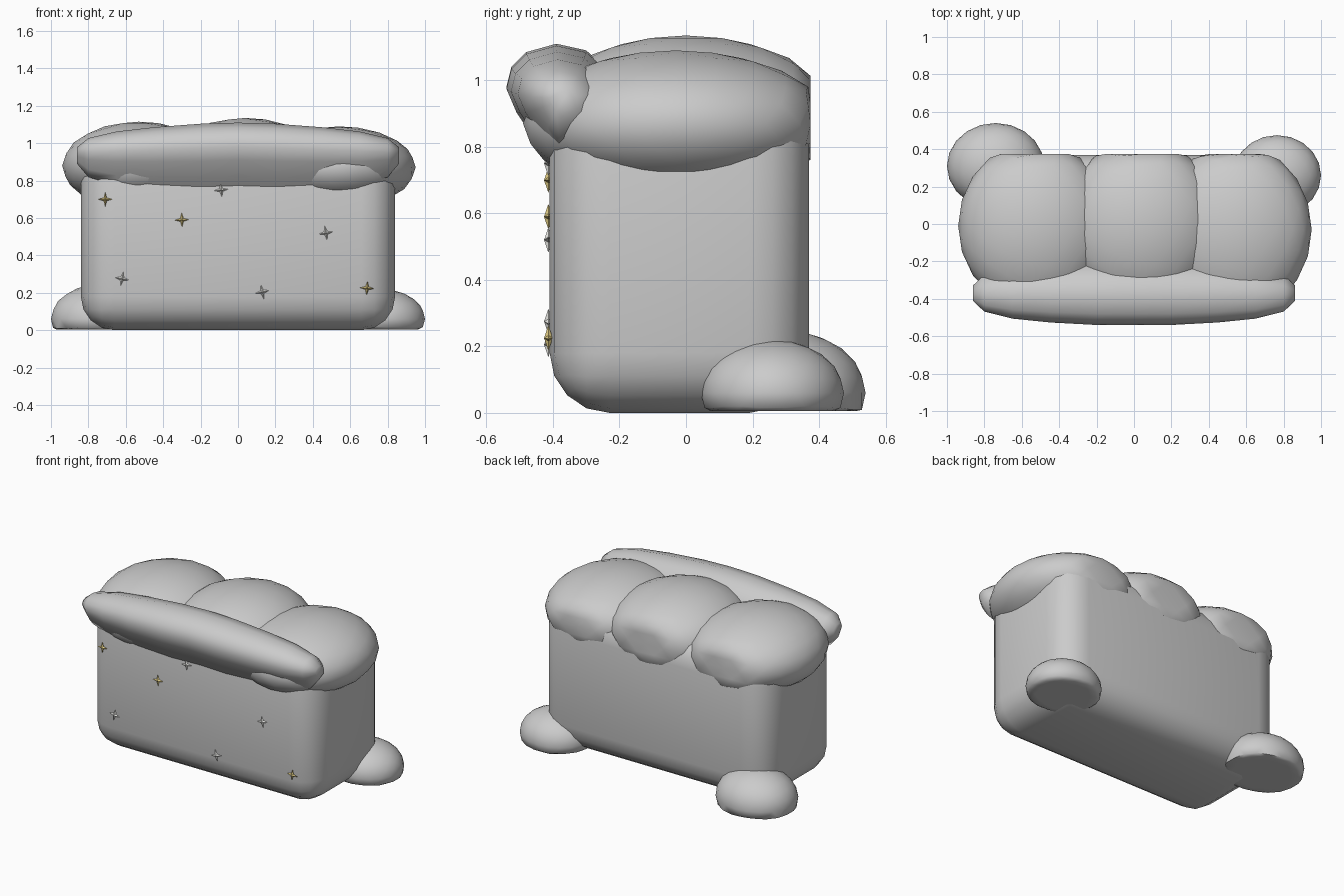
import bpy, bmesh, math
from mathutils import Matrix, Vector

if "Cube" in bpy.data.objects:
    bpy.data.objects.remove(bpy.data.objects["Cube"])


def finish(name, bm, angle=60, mat=None):
    bmesh.ops.recalc_face_normals(bm, faces=bm.faces)
    me = bpy.data.meshes.new(name)
    bm.to_mesh(me)
    bm.free()
    ob = bpy.data.objects.new(name, me)
    bpy.context.collection.objects.link(ob)
    if mat:
        me.materials.append(mat)
    if angle:
        bpy.ops.object.select_all(action='DESELECT')
        ob.select_set(True)
        bpy.context.view_layer.objects.active = ob
        bpy.ops.object.shade_smooth_by_angle(angle=math.radians(angle))
    return ob


def blob(name, centre, radii, max_y=9, min_z=-9):
    """Ellipsoid, pressed flat against a back plane and/or the floor."""
    bm = bmesh.new()
    bmesh.ops.create_icosphere(bm, subdivisions=3, radius=1)
    for v in bm.verts:
        p = Vector([c + r * a for c, r, a in zip(centre, radii, v.co)])
        p.y = min(p.y, max_y)
        p.z = max(p.z, min_z)
        v.co = p
    return finish(name, bm)


def material(name, colour):
    m = bpy.data.materials.new(name)
    m.diffuse_color = (*colour, 1)
    m.use_nodes = True
    m.node_tree.nodes["Principled BSDF"].inputs["Base Color"].default_value = m.diffuse_color
    return m


# Body: rounded block
bm = bmesh.new()
bmesh.ops.create_cube(bm, size=1)
bmesh.ops.transform(bm, verts=bm.verts,
                    matrix=Matrix.Translation((0, -0.02, 0.49)) @ Matrix.Diagonal((1.68, 0.78, 0.98, 1)))
bmesh.ops.bevel(bm, geom=bm.edges[:], offset=0.18, segments=4, profile=0.5, affect='EDGES')
finish("body", bm)

# Three soft mounds on top, flush with the back
blob("mound_left", (-0.53, -0.01, 0.88), (0.41, 0.45, 0.235), max_y=0.375)
blob("mound_middle", (0.04, 0.0, 0.89), (0.42, 0.45, 0.245), max_y=0.375)
blob("mound_right", (0.54, -0.03, 0.87), (0.41, 0.46, 0.22), max_y=0.375)

# Overhanging front lip: one section lofted along x, tapering to both ends
section = [(-0.39, 0.75), (-0.45, 0.82), (-0.51, 0.91), (-0.54, 0.98), (-0.525, 1.04),
           (-0.48, 1.085), (-0.39, 1.11), (-0.30, 1.09), (-0.2, 1.0), (-0.2, 0.85)]
stations = [(0, 1), (0.2, 1), (0.45, 0.92), (0.65, 0.8), (0.8, 0.58), (0.86, 0.25)]
stations = [(-x, s) for x, s in reversed(stations[1:])] + stations
bm = bmesh.new()
rings = []
for x, s in stations:
    rings.append([bm.verts.new((x, -0.37 + (y + 0.37) * s, 0.97 + (z - 0.97) * s - 0.03 * abs(x)))
                  for y, z in section])
n = len(section)
for a, b in zip(rings, rings[1:]):
    for i in range(n):
        j = (i + 1) % n
        bm.faces.new((a[i], a[j], b[j], b[i]))
bm.faces.new(rings[0])
bm.faces.new(rings[-1])
finish("front_lip", bm)

# Small drifts at the back corners of the base
blob("drift_left", (-0.74, 0.31, 0.06), (0.26, 0.23, 0.185), min_z=0.005)
blob("drift_right", (0.765, 0.26, 0.06), (0.235, 0.215, 0.16), min_z=0.005)

# Four-pointed sparkles on the front face
white = material("sparkle_white", (0.85, 0.85, 0.82))
gold = material("sparkle_gold", (0.8, 0.65, 0.25))
sparkles = [(-0.71, 0.70, gold), (-0.30, 0.59, gold), (0.69, 0.225, gold),
            (-0.09, 0.75, white), (0.32, 0.815, white), (0.47, 0.52, white),
            (-0.62, 0.275, white), (0.13, 0.205, white)]
for k, (x, z, mat) in enumerate(sparkles):
    bm = bmesh.new()
    tilt = 0.25 * math.sin(3 * k)
    rim = []
    for i in range(8):
        a = tilt + i * math.pi / 4
        r = 0.038 if i % 2 == 0 else 0.012
        rim.append(bm.verts.new((x + r * math.cos(a), -0.414, z + r * math.sin(a))))
    tips = [bm.verts.new((x, y, z)) for y in (-0.427, -0.40)]
    for i in range(8):
        for t in tips:
            bm.faces.new((rim[i], rim[(i + 1) % 8], t))
    finish(f"sparkle_{k + 1}", bm, angle=0, mat=mat)
